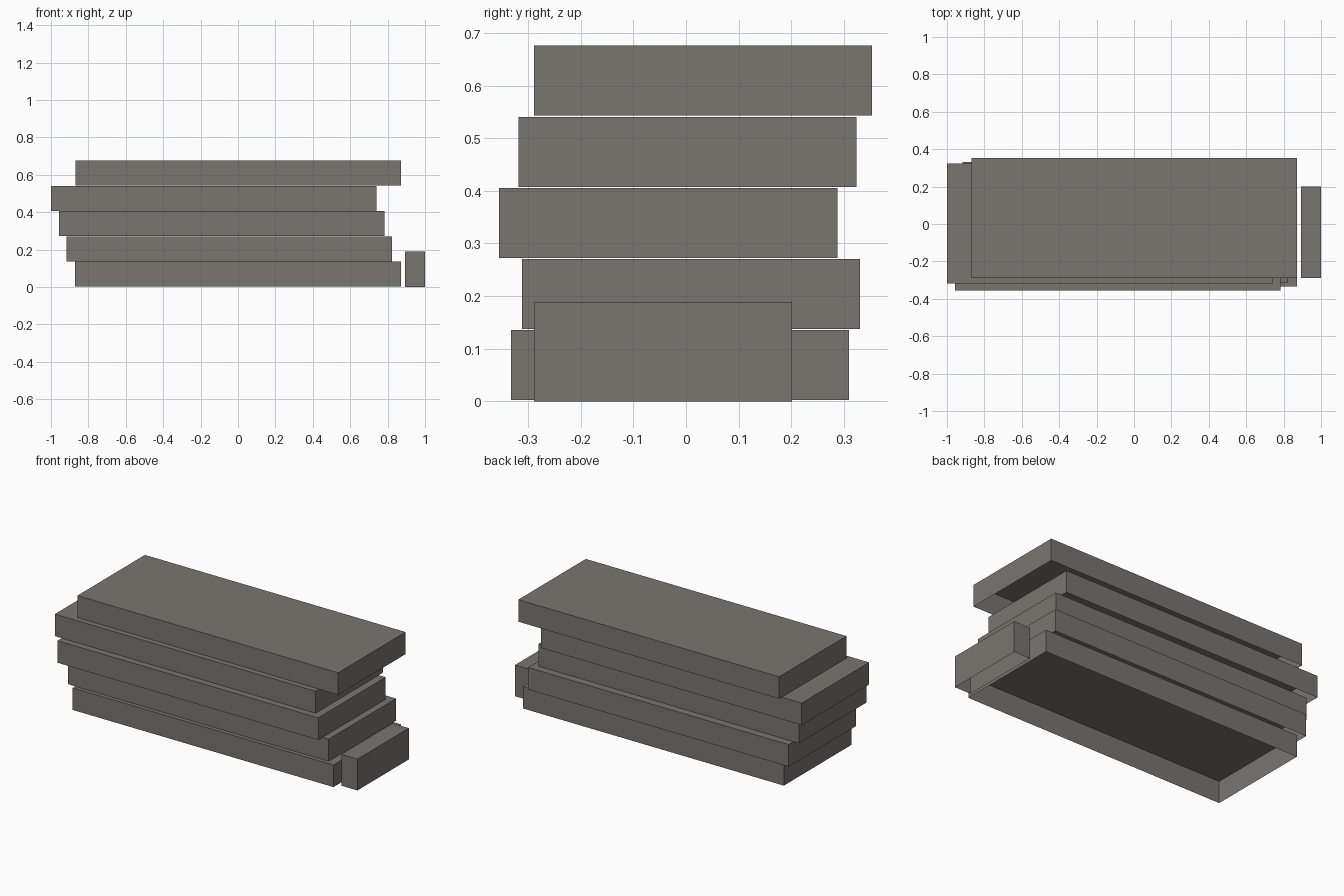
import bpy, bmesh
from mathutils import Vector

if "Cube" in bpy.data.objects:
    bpy.data.objects.remove(bpy.data.objects["Cube"])

stone = bpy.data.materials.new("warm_grey_stone")
stone.diffuse_color = (0.19, 0.18, 0.16, 1)
stone.use_nodes = True
stone.node_tree.nodes["Principled BSDF"].inputs["Base Color"].default_value = stone.diffuse_color


def open_box(name, centre, size):
    """Box with no bottom face; centre is (x, y, bottom z)."""
    bm = bmesh.new()
    bmesh.ops.create_cube(bm, size=1)
    bmesh.ops.translate(bm, verts=bm.verts, vec=(0, 0, 0.5))
    bmesh.ops.scale(bm, verts=bm.verts, vec=size)
    bottom = [f for f in bm.faces if f.normal.z < -0.5]
    bmesh.ops.delete(bm, geom=bottom, context='FACES_ONLY')
    mesh = bpy.data.meshes.new(name)
    bm.to_mesh(mesh)
    bm.free()
    mesh.materials.append(stone)
    obj = bpy.data.objects.new(name, mesh)
    obj.location = Vector(centre)
    bpy.context.collection.objects.link(obj)
    return obj


# Stack of five equal slabs, each shifted a little
SLAB = (1.741, 0.643, 0.133)
offsets = [(0.0, -0.0115), (-0.047, 0.0095), (-0.086, -0.0335),
           (-0.1295, 0.003), (0.001, 0.0325)]
for i, (x, y) in enumerate(offsets):
    open_box(f"slab_{i + 1}", (x, y, 0.0025 + i * 0.1351), SLAB)

# Small block standing at the right end
open_box("end_block", (0.946, -0.044, 0), (0.108, 0.49, 0.189))
